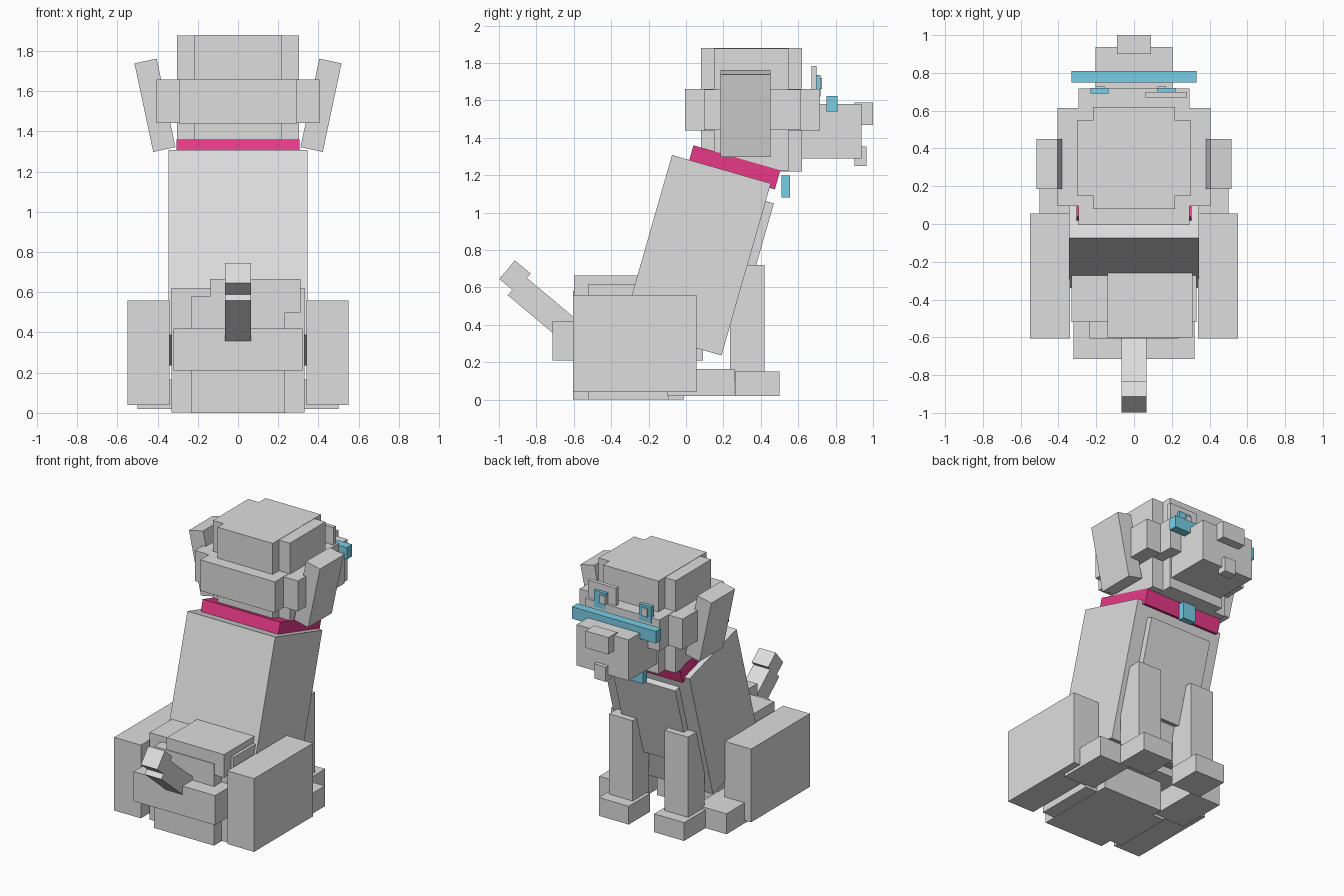
import bpy
import bmesh
from math import radians
from mathutils import Matrix, Vector

cube = bpy.data.objects.get("Cube")
if cube:
    bpy.data.objects.remove(cube, do_unlink=True)


def material(name, rgb):
    mat = bpy.data.materials.new(name)
    mat.use_nodes = True
    mat.diffuse_color = (*rgb, 1)
    mat.node_tree.nodes["Principled BSDF"].inputs["Base Color"].default_value = (*rgb, 1)
    return mat


GREY = material("light_grey", (0.73, 0.73, 0.73))
PINK = material("pink", (0.855, 0.045, 0.266))
BLUE = material("sky_blue", (0.198, 0.645, 0.83))


def block(name, center, size, mat=GREY, tilt=0, axis="X"):
    """Box given by centre and size, turned about one axis."""
    bm = bmesh.new()
    bmesh.ops.create_cube(bm, size=1, matrix=Matrix.Diagonal((*size, 1)))
    mesh = bpy.data.meshes.new(name)
    bm.to_mesh(mesh)
    bm.free()
    mesh.materials.append(mat)
    obj = bpy.data.objects.new(name, mesh)
    obj.matrix_world = Matrix.Translation(center) @ Matrix.Rotation(radians(tilt), 4, axis)
    bpy.context.collection.objects.link(obj)
    return obj


def span(name, x, y, z, mat=GREY):
    """Upright box given by its ranges."""
    ranges = (x, y, z)
    return block(name, [(a + b) / 2 for a, b in ranges], [b - a for a, b in ranges], mat)


def wide(name, half, y, z, mat=GREY):
    """Upright box centred on x = 0."""
    return span(name, (-half, half), y, z, mat)


def pair(name, x, y, z):
    """Matching boxes on both sides."""
    span("left_" + name, x, y, z)
    span("right_" + name, (-x[1], -x[0]), y, z)


# Hindquarters
wide("rump_core", 0.235, (-0.605, -0.01), (0, 0.58))
wide("rump_sides", 0.33, (-0.52, -0.09), (0.002, 0.62))
wide("pelvis", 0.32, (-0.715, 0.09), (0.21, 0.42))
span("rump_top", (-0.14, 0.31), (-0.6, -0.2), (0.5, 0.665))
pair("haunch", (0.34, 0.55), (-0.605, 0.055), (0.04, 0.56))
pair("hind_foot", (0.26, 0.5), (-0.1, 0.26), (0.02, 0.165))

# Front legs
pair("front_leg", (0.125, 0.31), (0.235, 0.42), (0.1, 0.72))
pair("front_foot", (0.1, 0.335), (0.262, 0.5), (0.02, 0.15))

# Leaning torso, with a chest plate laid on its front
LEAN = -16
torso_center = Vector((0, 0.0575, 0.7725))
lean_matrix = Matrix.Rotation(radians(LEAN), 3, "X")
block("torso", torso_center, (0.69, 0.55, 0.957), GREY, LEAN)
block("chest", torso_center + lean_matrix @ Vector((0, 0.26, 0.07)),
      (0.49, 0.12, 0.62), GREY, LEAN)

# Collar and tag
block("collar", (0, 0.2575, 1.2425), (0.61, 0.483, 0.106), PINK, LEAN)
wide("collar_tag", 0.05, (0.51, 0.555), (1.08, 1.2), BLUE)

# Tail
block("tail", (0, -0.735, 0.465), (0.13, 0.455, 0.137), GREY, -40)
block("tail_tip", (0, -0.914, 0.66), (0.13, 0.11, 0.13), GREY, -40)

# Head, stepped at its upright corners
wide("head_core", 0.217, (0.08, 0.62), (1.22, 1.88))
wide("head_sides", 0.303, (0.15, 0.548), (1.222, 1.878))
wide("cheek_band_core", 0.293, (-0.005, 0.717), (1.44, 1.66))
wide("cheek_band_sides", 0.405, (0.095, 0.615), (1.442, 1.658))

# Muzzle
wide("snout", 0.205, (0.6, 0.937), (1.29, 1.58))
wide("nose", 0.09, (0.9, 1.0), (1.47, 1.59))
wide("chin", 0.045, (0.9, 0.965), (1.25, 1.355))

# Ears, leaning outwards
for side, name in ((1, "left_ear"), (-1, "right_ear")):
    block(name, (side * 0.413, 0.318, 1.53), (0.113, 0.265, 0.45), GREY, side * 12, "Y")

# Face details
wide("blue_bar", 0.33, (0.75, 0.81), (1.54, 1.625), BLUE)
span("eye_patch", (0.06, 0.28), (0.67, 0.698), (1.6, 1.785))
span("left_eye", (0.125, 0.22), (0.69, 0.719), (1.62, 1.737), BLUE)
span("right_eye", (-0.23, -0.135), (0.69, 0.719), (1.62, 1.737), BLUE)
span("left_pupil", (0.125, 0.17), (0.7, 0.728), (1.66, 1.72))
span("right_pupil", (-0.205, -0.155), (0.7, 0.728), (1.66, 1.72))
